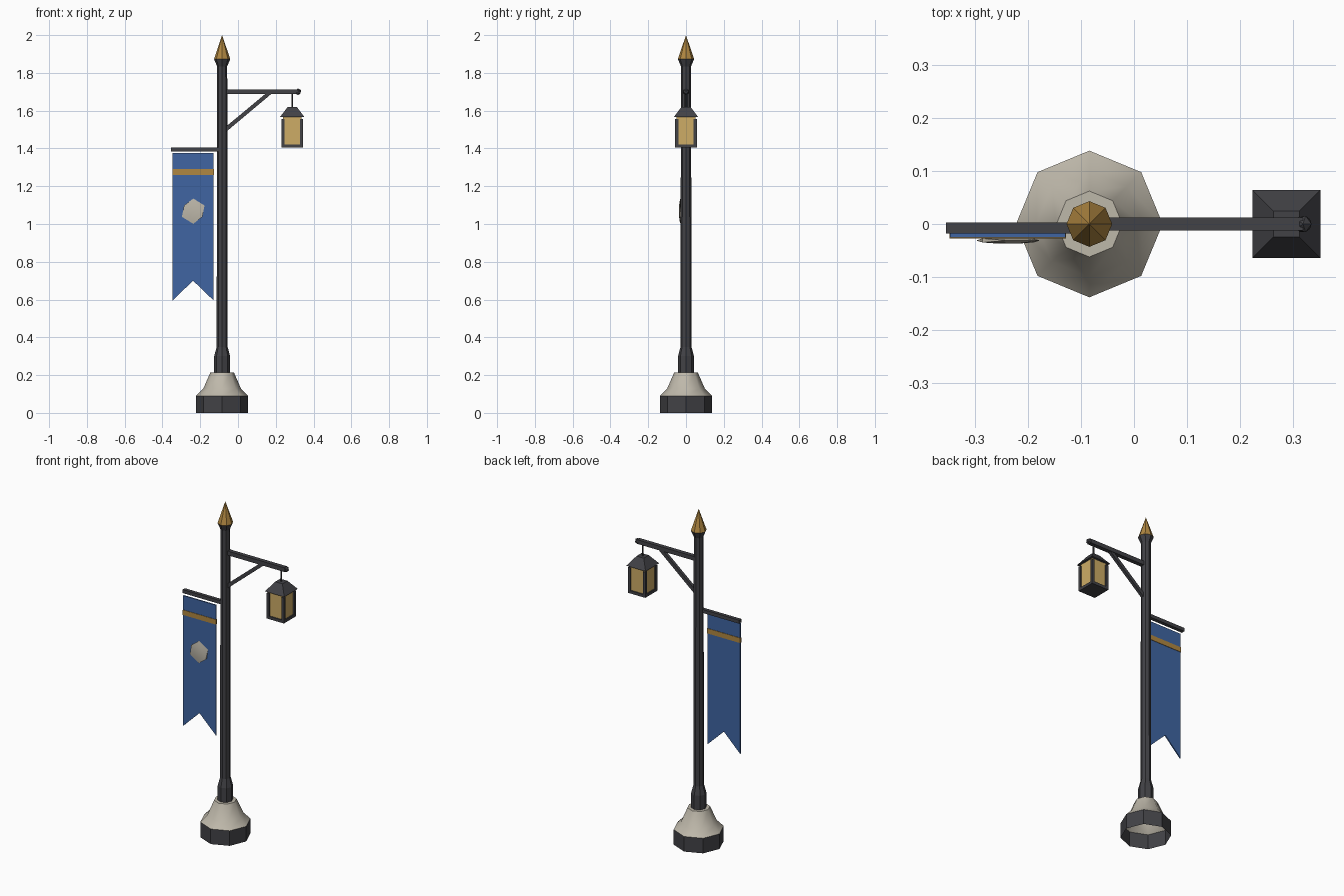
import bpy, bmesh, math
from mathutils import Vector

if "Cube" in bpy.data.objects:
    bpy.data.objects.remove(bpy.data.objects["Cube"])

PX = -0.084   # pole axis
LX = 0.287    # lantern axis


def mat(name, rgb):
    m = bpy.data.materials.new(name)
    m.diffuse_color = (*rgb, 1)
    m.use_nodes = True
    m.node_tree.nodes["Principled BSDF"].inputs["Base Color"].default_value = m.diffuse_color
    return m


METAL = mat("dark_metal", (0.054, 0.054, 0.061))
STONE = mat("pale_stone", (0.515, 0.479, 0.402))
GOLD = mat("gold", (0.434, 0.242, 0.053))
BLUE = mat("blue_cloth", (0.05, 0.13, 0.36))
GLASS = mat("amber_glass", (0.61, 0.413, 0.133))


def finish(name, bm, material, smooth=None):
    bmesh.ops.recalc_face_normals(bm, faces=bm.faces)
    me = bpy.data.meshes.new(name)
    bm.to_mesh(me)
    bm.free()
    me.materials.append(material)
    ob = bpy.data.objects.new(name, me)
    bpy.context.collection.objects.link(ob)
    if smooth:
        bpy.ops.object.select_all(action='DESELECT')
        ob.select_set(True)
        bpy.context.view_layer.objects.active = ob
        bpy.ops.object.shade_smooth_by_angle(angle=math.radians(smooth))
    return ob


def lathe(name, profile, material, x=PX, sides=8, turn=0, top=False, bottom=False, smooth=None):
    """Stack of regular polygons given as (radius, z); radius 0 makes a tip."""
    bm = bmesh.new()
    rings = []
    for r, z in profile:
        if r == 0:
            rings.append([bm.verts.new((x, 0, z))] * sides)
        else:
            angles = [turn + 2 * math.pi * i / sides for i in range(sides)]
            rings.append([bm.verts.new((x + r * math.cos(a), r * math.sin(a), z)) for a in angles])
    for lo, hi in zip(rings, rings[1:]):
        for i in range(sides):
            j = (i + 1) % sides
            bm.faces.new(dict.fromkeys((lo[i], lo[j], hi[j], hi[i])))
    if top:
        bm.faces.new(rings[-1])
    if bottom:
        bm.faces.new(rings[0])
    return finish(name, bm, material, smooth)


def box(name, lo, hi, material):
    bm = bmesh.new()
    bmesh.ops.create_cube(bm, size=1)
    for v in bm.verts:
        v.co = Vector([l + (c + 0.5) * (h - l) for l, h, c in zip(lo, hi, v.co)])
    return finish(name, bm, material)


def plate(name, outline, y0, y1, material):
    """Extrude an x-z outline from y0 to y1."""
    bm = bmesh.new()
    f = bm.faces.new([bm.verts.new((x, y0, z)) for x, z in outline])
    ext = bmesh.ops.extrude_face_region(bm, geom=[f])["geom"]
    for v in ext:
        if isinstance(v, bmesh.types.BMVert):
            v.co.y = y1
    return finish(name, bm, material)


def ball(name, centre, scale, material, smooth=None):
    bm = bmesh.new()
    bmesh.ops.create_icosphere(bm, subdivisions=1, radius=1)
    for v in bm.verts:
        v.co = Vector([c + s * p for c, s, p in zip(centre, scale, v.co)])
    return finish(name, bm, material, smooth)


# Base: open metal ring and stone plinth
lathe("base_ring", [(0.138, 0), (0.138, 0.09)], METAL)
lathe("stone_plinth", [(0.138, 0.09), (0.1, 0.128), (0.062, 0.215)], STONE, top=True, smooth=50)

# Pole with collar, flared top and finial
lathe("pole", [(0.042, 0.2), (0.042, 0.3), (0.029, 0.35), (0.027, 1.835), (0.043, 1.873)],
      METAL, top=True, bottom=True)
lathe("finial", [(0.043, 1.873), (0, 2.0)], GOLD)

# Lantern arm, end knob and diagonal brace
box("lantern_arm", (PX, -0.0125, 1.688), (0.318, 0.0125, 1.713), METAL)
ball("arm_knob", (0.318, 0, 1.7), (0.018,) * 3, METAL)
plate("arm_brace", [(-0.075, 1.478), (-0.075, 1.506), (0.152, 1.695), (0.184, 1.695)],
      -0.009, 0.009, METAL)

# Lantern
lathe("lantern_hook", [(0.005, 1.61), (0.005, 1.69)], METAL, x=LX, sides=6)
R2, Q = math.sqrt(2), math.pi / 4
lathe("lantern_roof", [(0.064 * R2, 1.567), (0.024 * R2, 1.62)], METAL, x=LX, sides=4,
      turn=Q, top=True, bottom=True)
box("lantern_glass", (LX - 0.05, -0.05, 1.415), (LX + 0.05, 0.05, 1.568), GLASS)
box("lantern_floor", (LX - 0.057, -0.057, 1.404), (LX + 0.057, 0.057, 1.421), METAL)
for sx in (-1, 1):
    for sy in (-1, 1):
        cx, cy = LX + sx * 0.049, sy * 0.049
        box("lantern_post", (cx - 0.008, cy - 0.008, 1.41), (cx + 0.008, cy + 0.008, 1.557), METAL)

# Banner: rod, swallow-tailed cloth, stripe and emblem
box("banner_rod", (-0.354, -0.018, 1.385), (PX, 0.003, 1.406), METAL)
plate("banner_cloth", [(-0.346, 1.375), (-0.129, 1.375), (-0.129, 0.595), (-0.238, 0.7), (-0.346, 0.595)],
      -0.025, -0.018, BLUE)
box("banner_stripe", (-0.347, -0.0275, 1.26), (-0.128, -0.0155, 1.29), GOLD)
ball("banner_emblem", (-0.237, -0.031, 1.068), (0.067, 0.007, 0.067), STONE, smooth=30)
